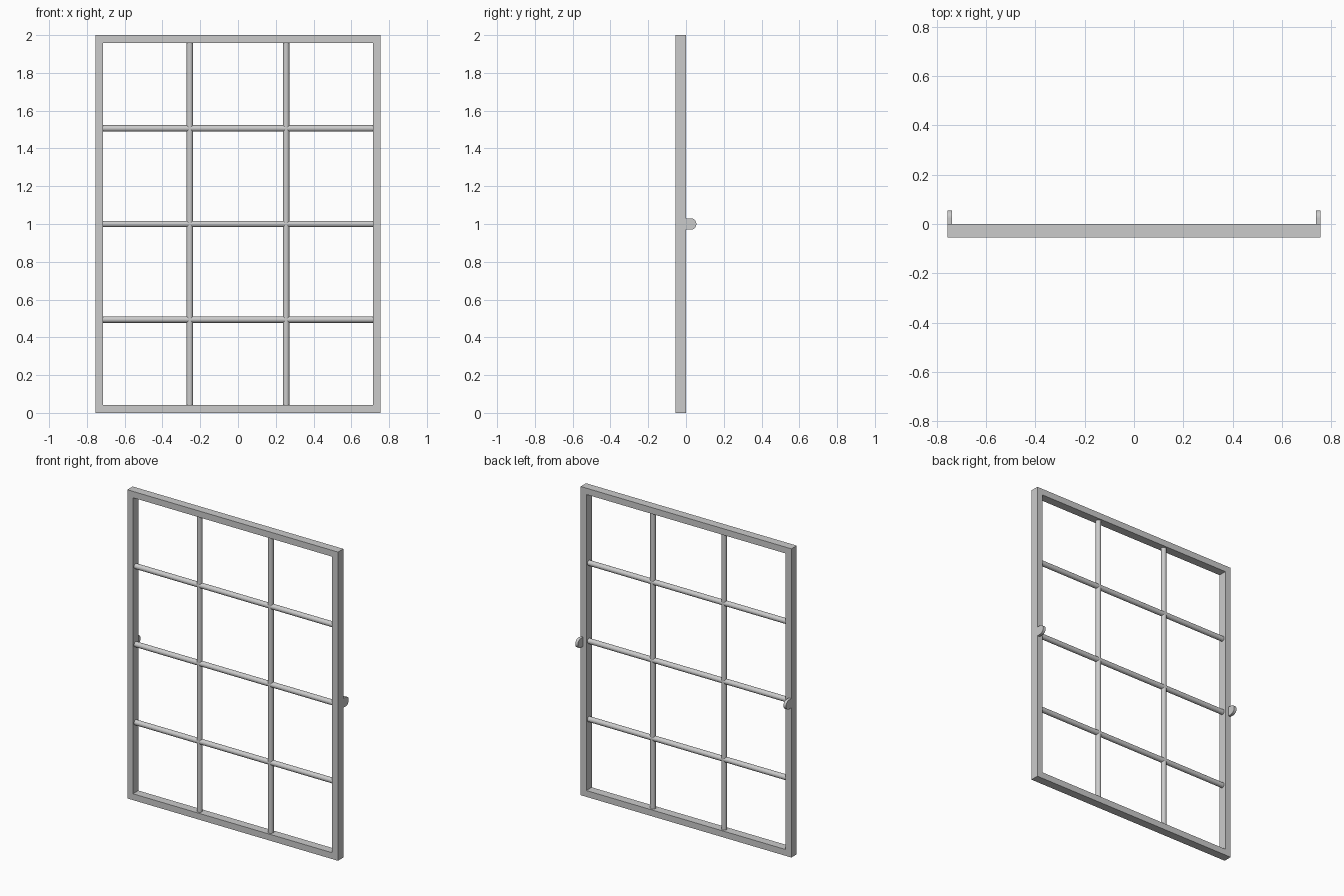
import bpy
import bmesh
from math import cos, sin, pi
from mathutils import Matrix

cube = bpy.data.objects.get("Cube")
if cube:
    bpy.data.objects.remove(cube, do_unlink=True)

HALF_W, HEIGHT, DEPTH, RAIL = 0.755, 2.0, 0.055, 0.041
BAR_R = 0.017

grey = bpy.data.materials.new("plain grey")
grey.use_nodes = True
colour = (0.6, 0.6, 0.6, 1)
grey.diffuse_color = colour
grey.node_tree.nodes["Principled BSDF"].inputs["Base Color"].default_value = colour


def finish(name, bm):
    bmesh.ops.recalc_face_normals(bm, faces=bm.faces[:])
    mesh = bpy.data.meshes.new(name)
    bm.to_mesh(mesh)
    bm.free()
    mesh.materials.append(grey)
    obj = bpy.data.objects.new(name, mesh)
    bpy.context.collection.objects.link(obj)
    return obj


def extrude(bm, faces, offset):
    geom = bmesh.ops.extrude_face_region(bm, geom=faces)["geom"]
    verts = [g for g in geom if isinstance(g, bmesh.types.BMVert)]
    bmesh.ops.translate(bm, verts=verts, vec=offset)


# Rectangular frame: mitred ring between outer and inner outlines, extruded
bm = bmesh.new()
loops = []
for gap in (0, RAIL):
    w, low, high = HALF_W - gap, gap, HEIGHT - gap
    corners = [(-w, low), (w, low), (w, high), (-w, high)]
    loops.append([bm.verts.new((x, -DEPTH, z)) for x, z in corners])
outer, inner = loops
for i in range(4):
    j = (i + 1) % 4
    bm.faces.new((outer[i], outer[j], inner[j], inner[i]))
extrude(bm, bm.faces[:], (0, DEPTH, 0))
finish("frame", bm)


# Round glazing bars, ending just inside the frame
def bar(name, length, location, axis=None):
    bm = bmesh.new()
    bmesh.ops.create_cone(bm, cap_ends=True, segments=24, radius1=BAR_R,
                          radius2=BAR_R, depth=length)
    turn = Matrix.Rotation(pi / 2, 4, axis) if axis else Matrix()
    bmesh.ops.transform(bm, matrix=Matrix.Translation(location) @ turn, verts=bm.verts)
    obj = finish(name, bm)
    for face in obj.data.polygons:
        face.use_smooth = len(face.vertices) == 4


for side, x in (("right", -0.255), ("left", 0.255)):
    bar(side + "_upright_bar", HEIGHT - 2 * RAIL + 0.01, (x, -DEPTH / 2, HEIGHT / 2))
for level, z in (("lower", 0.494), ("middle", 1.0), ("upper", 1.506)):
    bar(level + "_cross_bar", 2 * (HALF_W - RAIL) + 0.01, (0, -DEPTH / 2, z), 'Y')

# Thin round-ended tabs on the back of the side rails
TAB_R, TAB_T = 0.03, 0.018
for side, x in (("right", -HALF_W), ("left", HALF_W - TAB_T)):
    bm = bmesh.new()
    arc = [(DEPTH - TAB_R + TAB_R * cos(a), 1 + TAB_R * sin(a))
           for a in (pi * (i / 16 - 0.5) for i in range(17))]
    outline = [(0, 1 - TAB_R)] + arc + [(0, 1 + TAB_R)]
    tab = bm.faces.new([bm.verts.new((x, y, z)) for y, z in outline])
    extrude(bm, [tab], (TAB_T, 0, 0))
    finish(side + "_tab", bm)
